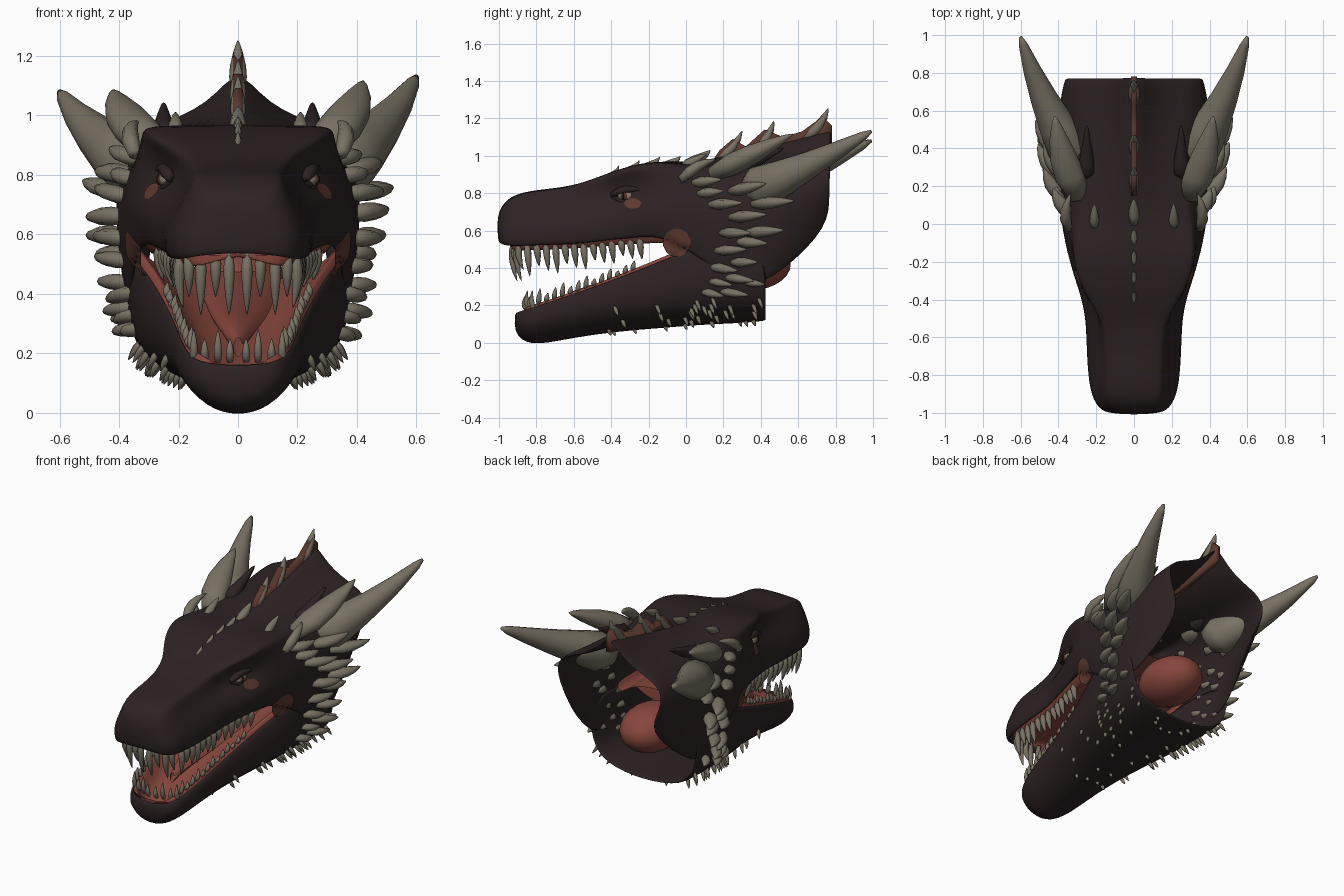
import bpy, bmesh, math, random
from mathutils import Vector
from mathutils.bvhtree import BVHTree

if "Cube" in bpy.data.objects:
    bpy.data.objects.remove(bpy.data.objects["Cube"])
random.seed(4)

def material(name, rgb):
    m = bpy.data.materials.new(name)
    m.diffuse_color = (*rgb, 1)
    m.use_nodes = True
    m.node_tree.nodes["Principled BSDF"].inputs["Base Color"].default_value = m.diffuse_color
    return m
SKIN = material("dark_hide", (.027, .016, .017))
HORN = material("horn_bone", (.19, .165, .125))
RED = material("mouth_red", (.24, .062, .046))
BROWN = material("brown_membrane", (.11, .042, .028))
EYE = material("eye_white", (.24, .20, .15))
PUPIL = material("pupil_dark", (.012, .006, .006))

# skull stations: y, top z, brow xz, socket xz, cheek xz, lip xz
SKULL = [
    (-1.01, .69, .10, .68, .13, .63, .15, .58, .13, .53),
    (-.96, .775, .15, .77, .18, .68, .21, .59, .20, .51),
    (-.85, .815, .155, .81, .19, .71, .25, .60, .235, .515),
    (-.65, .83, .155, .825, .185, .73, .26, .62, .245, .52),
    (-.50, .87, .18, .875, .175, .77, .265, .67, .25, .53),
    (-.40, .91, .255, .915, .18, .80, .29, .69, .27, .545),
    (-.29, .945, .315, .95, .215, .80, .335, .705, .29, .55),
    (-.15, .975, .34, .975, .33, .84, .37, .70, .33, .57),
    (.05, .965, .31, .94, .37, .80, .40, .66, .37, .47),
    (.30, 1.04, .28, .95, .40, .82, .42, .60, .37, .25),
    (.52, 1.10, .30, .95, .41, .84, .42, .64, .34, .36),
    (.78, 1.19, .32, .97, .375, .90, .37, .80, .27, .62)]
# jaw stations: y, bottom z, underside xz, side xz, rim xz
JAW = [
    (-.92, .05, .07, .06, .12, .11, .10, .165),
    (-.84, -.03, .10, .0, .19, .10, .17, .19),
    (-.65, .01, .12, .035, .22, .14, .205, .25),
    (-.40, .05, .15, .075, .26, .20, .235, .34),
    (-.10, .07, .21, .105, .345, .24, .30, .46),
    (.10, .085, .26, .125, .375, .25, .37, .55),
    (.44, .10, .27, .135, .38, .26, .39, .52)]

def at(rows, y):
    """Interpolate a station at y."""
    y = max(rows[0][0], min(rows[-1][0], y))
    for a, b in zip(rows, rows[1:]):
        if y <= b[0]:
            t = (y - a[0]) / (b[0] - a[0])
            return [p + (q - p) * t for p, q in zip(a, b)]

def finish(bm, name, mat):
    bmesh.ops.recalc_face_normals(bm, faces=bm.faces[:])
    me = bpy.data.meshes.new(name)
    bm.to_mesh(me)
    bm.free()
    me.materials.append(mat)
    for p in me.polygons:
        p.use_smooth = True
    ob = bpy.data.objects.new(name, me)
    bpy.context.collection.objects.link(ob)
    return ob

def loft(name, sections, mat, cap=True, thick=0, level=2):
    bm = bmesh.new()
    rings = [[bm.verts.new(p) for p in s] for s in sections]
    for a, b in zip(rings, rings[1:]):
        for i in range(len(a) - 1):
            bm.faces.new((a[i], a[i + 1], b[i + 1], b[i]))
    if cap:
        bm.faces.new(rings[0])
    ob = finish(bm, name, mat)
    if thick:
        s = ob.modifiers.new("thickness", 'SOLIDIFY')
        s.thickness, s.offset = thick, -1
    if level:
        s = ob.modifiers.new("smooth", 'SUBSURF')
        s.levels = s.render_levels = level
    return ob

def mirrored(y, half):
    """half runs from the centre line outwards."""
    return [(-x, y, z) for x, z in half[:0:-1]] + [(x, y, z) for x, z in half]

# skull and jaw shells, open at the back
def skull_half(r):
    y, zt, cx, cz, dx, dz, ex, ez, fx, fz = r
    k = .3 if y > .1 else .5
    return mirrored(y, [(0, zt), (cx * k, cz + .35 * (zt - cz)), (cx * .9, cz), (cx, cz - .02),
                        (dx, dz), (ex, ez), (fx, fz)])
def jaw_half(r):
    y, zb, px, pz, qx, qz, rx, rz = r
    return mirrored(y, [(0, zb), (px, pz), (qx, qz), (rx, rz)])
skull = loft("skull", [skull_half(r) for r in SKULL], SKIN, thick=.025)
jaw = loft("lower_jaw", [jaw_half(r) for r in JAW], SKIN, thick=.025)

# mouth lining: palate, floor, throat bag, tongue
def palate(y):
    r = at(SKULL, min(y, -.12))
    w, z = r[8] - (.03 if y < -.9 else 0), r[9]
    return mirrored(y, [(0, z + .06), (w * .5, z + .05), (w - .08, z - .01), (w - .045, z - .03), (w - .015, z + .02)])
def floor(y):
    w, z = at(JAW, y)[6:8]
    return mirrored(y, [(0, z - .12), (w * .5, z - .1), (w - .06, z - .03), (w - .03, z + .02), (w - .012, z - .015)])
loft("palate", [palate(y) for y in (-.94, -.88, -.7, -.5, -.3, -.1, .1, .25)], RED)
loft("mouth_floor", [floor(y) for y in (-.88, -.82, -.65, -.45, -.25, -.05, .1)], RED)

def ball(name, loc, scale, mat, seg=16):
    bm = bmesh.new()
    bmesh.ops.create_uvsphere(bm, u_segments=seg, v_segments=seg // 2 + 2, radius=1)
    for v in bm.verts:
        v.co = Vector(loc) + Vector(v.co[i] * scale[i] for i in range(3))
    return finish(bm, name, mat)
ball("throat", (0, .34, .42), (.17, .22, .14), RED, 24)
tongue = [(.2, .46, .15), (-.1, .37, .12), (-.35, .31, .09), (-.52, .28, .06), (-.66, .22, .015)]
loft("tongue", [[(w * math.cos(a), y, z + .035 * math.sin(a)) for a in [k * math.tau / 10 for k in range(11)]]
                for y, z, w in tongue], RED, cap=False, level=1)

# surface finder for placing details
dg = bpy.context.evaluated_depsgraph_get()
trees = [BVHTree.FromObject(o, dg) for o in (skull, jaw)]
def hit(origin, direction):
    hits = [t.ray_cast(Vector(origin), Vector(direction)) for t in trees]
    hits = [h for h in hits if h[0]]
    return min(hits, key=lambda h: h[3])[0] if hits else None

def patch(name, s, cy, cz, ry, rz, fallback=.32):
    """Thin oval skin patch following the side of the head."""
    sec = []
    for i in range(9):
        u = -.98 + 1.96 * i / 8
        h = rz * math.sqrt(1 - u * u)
        row = []
        for j in range(9):
            y, z = cy + u * ry, cz + h * (j / 4 - 1)
            p = hit((1, y, z), (-1, 0, 0))
            x = p.x if p and p.x > .1 else fallback
            row.append((s * (x + .006), y, z))
        sec.append(row)
    loft(name, sec, BROWN, cap=False, level=0)

HORN_SHAPE = [(-.12, .6), (0, 1), (.2, .82), (.45, .6), (.7, .4), (.93, .2), (1, .07)]
LEAF_SHAPE = [(0, .7), (.25, 1), (.5, .9), (.75, .58), (.93, .25), (1, .05)]
def spike(bm, base, tip, r, bend=(0, 0, 0), shape=HORN_SHAPE, flat=1, n=8):
    base, tip, bend = Vector(base), Vector(tip), Vector(bend)
    d = (tip - base).normalized()
    u = d.cross(Vector((0, 0, 1)) if abs(d.z) < .9 else Vector((0, 1, 0))).normalized()
    w = u.cross(d)
    rings = []
    for t, k in shape:
        c = base.lerp(tip, t) + bend * (4 * t * (1 - t))
        rings.append([bm.verts.new(c + r * k * (u * math.cos(a) + w * flat * math.sin(a)))
                      for a in [i * math.tau / n for i in range(n)]])
    for a, b in zip(rings, rings[1:]):
        for i in range(n):
            bm.faces.new((a[i], a[(i + 1) % n], b[(i + 1) % n], b[i]))
    bm.faces.new(rings[0])
    bm.faces.new(rings[-1])

# large horns, brow horns, hide bumps
horns, bumps = bmesh.new(), bmesh.new()
for s in (1, -1):
    spike(horns, (s * .34, .40, .83), (s * .60, .99, 1.105 + s * .025), .12, (s * .02, 0, -.01), n=16)
    spike(horns, (s * .29, .14, .90), (s * .42, .57, 1.10 + s * .015), .08, (s * .02, 0, 0), LEAF_SHAPE, .75, 14)
    spike(horns, (s * .35, -.03, .87), (s * .335, .16, .98), .03, (s * .02, 0, .02), LEAF_SHAPE)
    spike(horns, (s * .21, -.02, .94), (s * .21, .11, 1.01), .025, shape=LEAF_SHAPE)
    spike(bumps, (s * .25, .28, .93), (s * .25, .52, 1.04), .05)
finish(horns, "horns", HORN)
finish(bumps, "hide_bumps", SKIN)

# leaf-shaped cheek spikes: y, z, length, radius
CHEEK = [(.04, .86, .2, .04), (.07, .79, .17, .038), (.13, .73, .2, .04), (.24, .80, .26, .045), (.36, .73, .24, .045),
         (.24, .67, .24, .043), (.33, .60, .22, .043), (.19, .59, .21, .04), (.28, .53, .2, .04),
         (.16, .50, .19, .037), (.25, .44, .18, .037), (.14, .41, .18, .036), (.22, .36, .2, .035),
         (.09, .28, .15, .032), (.19, .28, .15, .032), (.32, .33, .12, .028), (.13, .34, .15, .03)]
cheeks = bmesh.new()
for y, z, l, r in CHEEK:
    p = hit((1, y, z), (-1, 0, 0))
    if p:
        for s in (1, -1):
            b = Vector((s * (p.x - .025), y, z + random.uniform(-.012, .012)))
            k = random.uniform(.85, 1.12)
            d = Vector((s * random.uniform(.38, .62), .8, (z - .55) * .5 + random.uniform(-.08, .12))).normalized()
            spike(cheeks, b, b + d * l * k, r, (s * .02, 0, 0), LEAF_SHAPE, .75)
finish(cheeks, "cheek_spikes", HORN)

# small chin spikes over the jaw underside
chin = bmesh.new()
for i in range(40):
    x, y = random.uniform(.03, .34), random.uniform(-.42, .42)
    p = hit((x, y, -1), (0, 0, 1))
    if p and p.z < .3:
        for s in (1, -1):
            b = Vector((s * x, y, p.z + .01))
            l = .03 + .13 * x
            spike(chin, b, b + Vector((s * x * 1.4, .3, -.7)).normalized() * l, .012, shape=LEAF_SHAPE, n=6)
finish(chin, "chin_spikes", HORN)

# crest fin and spikes along the centre line
fin = bmesh.new()
outline = [(.12, .94), (.18, 1.03), (.25, 1.09), (.32, 1.05), (.42, 1.14), (.52, 1.10), (.62, 1.13),
           (.73, 1.21), (.78, 1.16), (.78, 1.06)]
face = fin.faces.new([fin.verts.new((-.015, y, z)) for y, z in outline])
ext = bmesh.ops.extrude_face_region(fin, geom=[face])
bmesh.ops.translate(fin, vec=(.03, 0, 0), verts=[v for v in ext["geom"] if isinstance(v, bmesh.types.BMVert)])
finish(fin, "crest_fin", BROWN)
crest = bmesh.new()
for y, l, h, r in [(-.42, .06, .045, .013), (-.32, .07, .04, .014), (-.22, .08, .035, .015), (-.11, .08, .03, .017),
                   (0, .13, .06, .028), (.18, .12, .14, .026), (.37, .1, .15, .028), (.64, .12, .15, .03)]:
    p = hit((.001, y, 2), (0, 0, -1))
    spike(crest, (0, y, p.z - .01), (0, y + l, p.z + h), r, (0, .015, -.005), LEAF_SHAPE, 1)
finish(crest, "crest_spikes", HORN)

# teeth: front rows across, then down both sides
teeth = bmesh.new()
for i, x in enumerate((.03, .075, .125, .165)):
    for s in (1, -1):
        y = -.93 + x * .25
        spike(teeth, (s * x, y, .54), (s * x, y + .02, .33 + .06 * (i % 2)), .019, (0, -.015, 0), LEAF_SHAPE)
        x2, y2 = x * .9, -.86 + x * .3
        spike(teeth, (s * x2, y2, .17), (s * x2, y2 - .01, .25 + .03 * (i % 2)), .014, (0, -.01, 0), LEAF_SHAPE)
for i in range(13):
    for s in (1, -1):
        y = -.85 + i * .05
        r = at(SKULL, y)
        l = (.14, .09, .12)[i % 3] * (1 - i * .03)
        spike(teeth, (s * (r[8] - .04), y, r[9] + .01), (s * (r[8] - .05), y + .015, r[9] - l - .02), .019, (s * .008, 0, 0), LEAF_SHAPE)
        y = -.79 + i * .042
        w, z = at(JAW, y)[6:8]
        l = (.085, .05, .07)[i % 3] * (1 - i * .03)
        spike(teeth, (s * (w - .03), y, z), (s * (w - .025), y + .01, z + l), .014, (s * .008, 0, 0), LEAF_SHAPE)
finish(teeth, "teeth", HORN)

# eyes with lids, tear patches and brown mouth corners
lids = bmesh.new()
for s, n in ((1, "right"), (-1, "left")):
    x = hit((1, -.32, .79), (-1, 0, 0)).x
    ball(n + "_eye", (s * (x - .004), -.32, .785), (.026, .045, .026), EYE)
    ball(n + "_iris", (s * (x + .010), -.33, .785), (.016, .022, .021), BROWN, 12)
    ball(n + "_pupil", (s * (x + .020), -.337, .785), (.008, .007, .018), PUPIL, 10)
    patch(n + "_tear_patch", s, -.285, .745, .045, .028)
    patch(n + "_mouth_corner", s, -.05, .535, .075, .075)
    spike(lids, (s * (x - .02), -.40, .79), (s * (x + .03), -.23, .815), .022, (0, 0, .018), LEAF_SHAPE)
    spike(lids, (s * (x - .02), -.39, .78), (s * (x + .03), -.23, .785), .015, (0, 0, -.028), LEAF_SHAPE)
finish(lids, "eyelids", SKIN)
